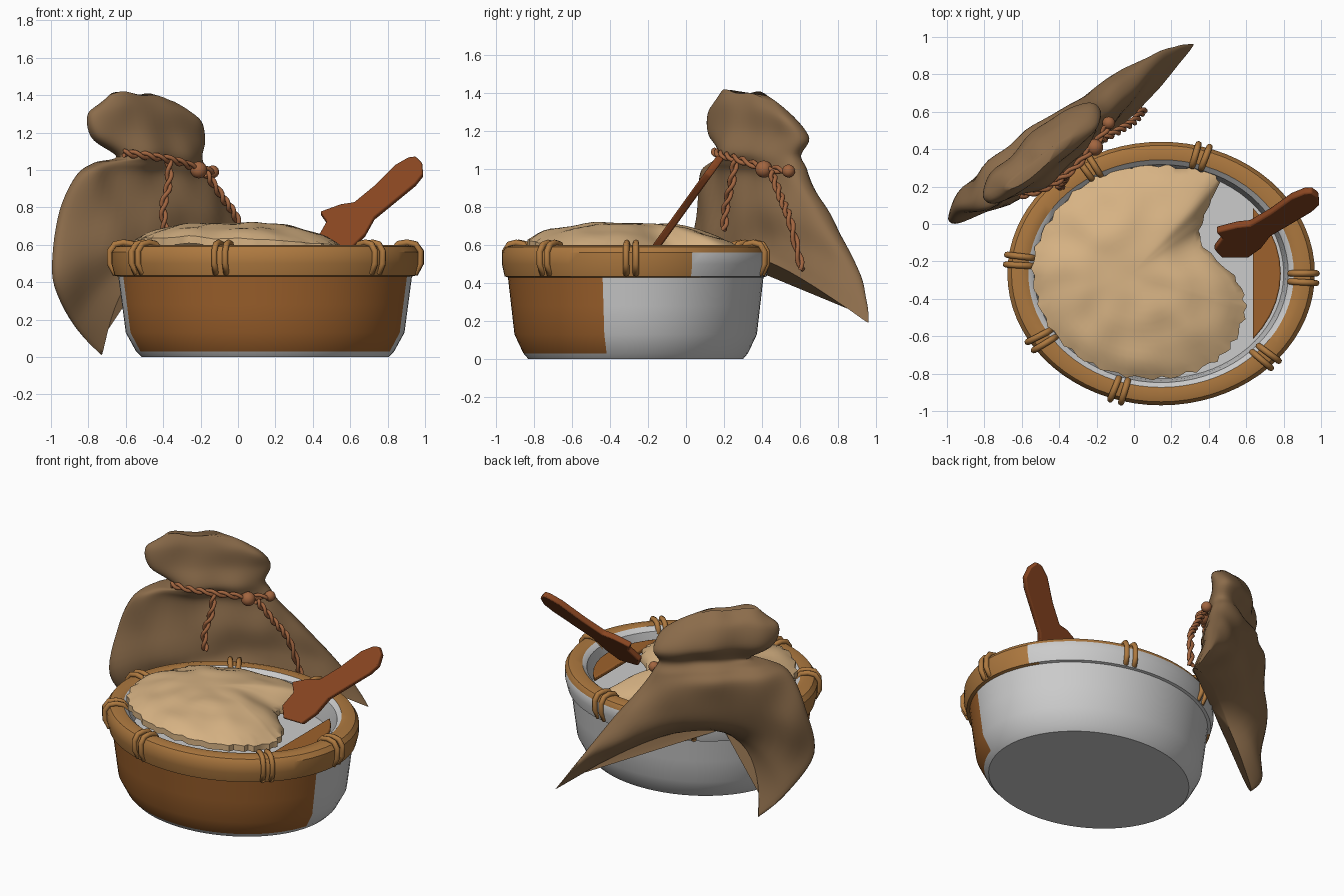
import bpy, bmesh, math
from math import sin, cos, pi, radians
from mathutils import Vector, noise

if "Cube" in bpy.data.objects:
    bpy.data.objects.remove(bpy.data.objects["Cube"])

CX, CY, SQ = 0.145, -0.265, 0.857      # bowl centre and oval squash


def mat(name, r, g, b):
    m = bpy.data.materials.new(name)
    m.diffuse_color = (r, g, b, 1)
    m.use_nodes = True
    m.node_tree.nodes["Principled BSDF"].inputs["Base Color"].default_value = m.diffuse_color
    return m


BROWN = mat("glazed_brown", 0.34, 0.12, 0.025)
TAN = mat("rim_tan", 0.42, 0.19, 0.05)
CLOTH = mat("cloth", 0.26, 0.15, 0.07)
CREAM = mat("grain", 0.68, 0.45, 0.23)
WOOD = mat("wood", 0.25, 0.06, 0.015)
CORD = mat("cord", 0.36, 0.13, 0.05)
GREY = mat("grey", 0.7, 0.7, 0.7)


def make(name, verts, faces, mats, angle=40):
    me = bpy.data.meshes.new(name)
    me.from_pydata([tuple(v) for v in verts], [], faces)
    bm = bmesh.new()
    bm.from_mesh(me)
    bmesh.ops.recalc_face_normals(bm, faces=bm.faces)
    bm.to_mesh(me)
    bm.free()
    ob = bpy.data.objects.new(name, me)
    bpy.context.collection.objects.link(ob)
    for m in mats:
        me.materials.append(m)
    bpy.ops.object.select_all(action='DESELECT')
    ob.select_set(True)
    bpy.context.view_layer.objects.active = ob
    bpy.ops.object.shade_smooth_by_angle(angle=radians(angle))
    return ob


def grid_faces(rows, n):
    return [(r * n + i, r * n + (i + 1) % n, (r + 1) * n + (i + 1) % n, (r + 1) * n + i)
            for r in range(rows - 1) for i in range(n)]


def catmull(pts, t):
    # smooth curve through pts, t from 0 to 1
    f = t * (len(pts) - 1)
    i = min(int(f), len(pts) - 2)
    f -= i
    g = lambda k: Vector(pts[max(0, min(len(pts) - 1, k))])
    a, b, c, d = g(i - 1), g(i), g(i + 1), g(i + 2)
    return 0.5 * (2 * b + (c - a) * f + (2 * a - 5 * b + 4 * c - d) * f * f
                  + (3 * b - a - 3 * c + d) * f ** 3)


def tube(name, paths, radius, m, cyclic=False):
    cu = bpy.data.curves.new(name, 'CURVE')
    cu.dimensions = '3D'
    cu.bevel_depth, cu.bevel_resolution, cu.use_fill_caps = radius, 2, True
    for p in paths:
        sp = cu.splines.new('POLY')
        sp.points.add(len(p) - 1)
        for q, v in zip(sp.points, p):
            q.co = (*v, 1)
        sp.use_cyclic_u = cyclic
    cu.materials.append(m)
    ob = bpy.data.objects.new(name, cu)
    bpy.context.collection.objects.link(ob)


# oval bowl: outer wall, rim and inside as one lathe
prof = [(.66, 0), (.69, .03), (.745, .13), (.765, .28), (.785, .43), (.805, .435), (.822, .50),
        (.822, .56), (.80, .59), (.76, .60), (.71, .595), (.68, .57), (.665, .5), (.655, .42)]
N = 72
verts = [(CX + r * cos(2 * pi * i / N), CY + SQ * r * sin(2 * pi * i / N), z)
         for r, z in prof for i in range(N)]
faces = grid_faces(len(prof), N)
faces += [tuple(range(N)), tuple(range((len(prof) - 1) * N, len(prof) * N))]
bowl = make("bowl", verts, faces, [GREY, BROWN, TAN], 35)
for p in bowl.data.polygons:
    c = p.center
    rad = math.hypot(c.x - CX, (c.y - CY) / SQ)
    if c.z > .43 and rad > .7 and (c.y < .05 or c.z > .57):
        p.material_index = 2
    elif c.y < -.42 and c.z > .02 and rad > .7:
        p.material_index = 1

# paired bindings wrapped around the rim
loop = [(.69, .53), (.69, .575), (.715, .605), (.76, .612), (.805, .603), (.832, .565), (.832, .50), (.81, .45)]
rings = []
for deg in (174, 213, 253, -43, -2, 74, 120):
    for off in (-2.1, 2.1):
        a = radians(deg + off)
        rings.append([(CX + r * cos(a), CY + SQ * r * sin(a), z) for r, z in loop])
tube("rim_bindings", rings, .017, TAN, True)

# mound of grain with a ragged scooped side
edge = [(.60, -.45), (.55, -.30), (.36, -.10), (.38, .05), (.45, .25), (.25, .30), (0, .31), (-.25, .22),
        (-.43, .05), (-.53, -.15), (-.53, -.35), (-.45, -.55), (-.28, -.72), (-.05, -.81), (.20, -.82),
        (.42, -.74), (.54, -.62), (.60, -.45)]
N, R = 90, 16
c0 = Vector((-.02, -.27))
verts = []
for k in range(R):
    t = (k + .3) / (R - .7)
    for i in range(N):
        p = c0 + (catmull(edge, i / N) - c0) * t
        if k == R - 1:
            p += (p - c0) * .02 * sin(i * 2.3)
        z = .60 + .115 * (1 - t ** 3) - .05 * p.x * t - .06 * (p.y + .27) * t
        verts.append((p.x, p.y, z + .022 * noise.noise((p.x * 6, p.y * 6, 1))))
verts += [(v[0], v[1], v[2] - .04) for v in verts[-N:]]
make("grain_mound", verts, grid_faces(R + 1, N) + [tuple(range(N))], [CREAM], 50)


def plate(name, pts, thick, m):
    # flat polygon in 3D thickened along the given vector
    n = len(pts)
    t = Vector(thick)
    vs = [Vector(p) - t / 2 for p in pts] + [Vector(p) + t / 2 for p in pts]
    ob = make(name, vs, grid_faces(2, n) + [tuple(range(n)), tuple(range(n, 2 * n))], [m])
    b = ob.modifiers.new("soften", 'BEVEL')
    b.width, b.segments = .008, 2
    return ob


# crescent of grain left beside the scoop
arc = [(CX + .64 * cos(a), CY + SQ * .64 * sin(a), .52)
       for a in [radians(-40 + 8 * i) for i in range(11)]]
plate("grain_crescent", arc, (0, 0, .03), BROWN)

# leaning wooden paddle, flat in the plane y = f(z)
out = [(.43, .64), (.47, .58), (.61, .58), (.68, .65), (.73, .74), (.84, .83), (.95, .92), (.99, .97),
       (.985, 1.03), (.95, 1.065), (.91, 1.06), (.84, 1.02), (.73, .91), (.62, .82), (.55, .81),
       (.44, .77), (.475, .72)]
plate("paddle", [(x, -.13 + (z - .63) * .72, z) for x, z in out], (.0, .035, -.02), WOOD)

# draped sack: rows of left, middle, right points and half depth, hem to top
rows = [((-.73, .26, .01), (-.40, .28, .54), (.32, .96, .19), .03),
        ((-.88, .18, .17), (-.42, .33, .58), (.25, .95, .29), .06),
        ((-.995, .03, .42), (-.43, .39, .66), (.13, .90, .47), .10),
        ((-.95, .06, .74), (-.45, .41, .80), (-.01, .75, .72), .125),
        ((-.87, .10, .96), (-.50, .40, .96), (-.13, .65, .90), .125),
        ((-.76, .15, 1.035), (-.47, .38, 1.03), (-.18, .61, 1.0), .115),
        ((-.63, .20, 1.07), (-.43, .37, 1.09), (-.20, .58, 1.07), .10),
        ((-.77, .14, 1.18), (-.50, .37, 1.20), (-.185, .62, 1.16), .11),
        ((-.79, .13, 1.31), (-.51, .35, 1.33), (-.22, .55, 1.27), .09),
        ((-.68, .19, 1.405), (-.52, .31, 1.405), (-.34, .46, 1.36), .03)]
N, R = 56, 55
back = Vector((-.62, .78, 0))
verts = []
for k in range(R):
    t = k / (R - 1)
    L, M, Q = (catmull([r[j] for r in rows], t) for j in range(3))
    h = catmull([(r[3], 0, 0) for r in rows], t).x
    for i in range(N):
        a = 2 * pi * i / N
        c = cos(a)
        p = L * (c * (c - 1) / 2) + M * (1 - c * c) + Q * (c * (c + 1) / 2)
        p += back * math.copysign(abs(sin(a)) ** .8, sin(a)) * h
        w = noise.noise((p.x * 5, p.y * 5, p.z * 3)) * min(h, .09) * .35
        p += back * w
        if k > 38:                      # lumpy gathered top
            p.z += .03 * noise.noise((p.x * 6, p.y * 6, 4)) * (k - 38) / 16
        p.z = max(p.z, 0)
        verts.append(p)
make("sack", verts, grid_faces(R, N) + [tuple(range(N)), tuple(range((R - 1) * N, R * N))], [CLOTH], 60)


def rope(name, pts):
    # two strands twisted around a smooth path
    n = 70
    path = [catmull(pts, i / n) for i in range(n + 1)]
    length = sum((b - a).length for a, b in zip(path, path[1:]))
    strands = []
    for ph in (0, pi):
        s = []
        for i, p in enumerate(path):
            d = (path[min(n, i + 1)] - path[max(0, i - 1)]).normalized()
            u = d.cross(Vector((.62, -.78, .1))).normalized()
            v = d.cross(u)
            a = ph + i / n * length * 45
            s.append(p + .012 * (u * cos(a) + v * sin(a)))
        strands.append(s)
    tube(name, strands, .012, CORD)


# tie cord and its two hanging ends
rope("neck_cord", [(-.61, .15, 1.09), (-.48, .19, 1.075), (-.34, .28, 1.05), (-.22, .41, 1.01), (-.13, .54, .99)])
rope("cord_end_left", [(-.37, .26, 1.05), (-.37, .24, .93), (-.40, .21, .80), (-.39, .20, .68)])
rope("cord_end_right", [(-.17, .45, .98), (-.08, .50, .85), (0, .55, .72), (.05, .61, .47)])

# beads on the cord
for i, (p, r) in enumerate([((-.21, .41, 1.0), .045), ((-.135, .54, .99), .034)]):
    bpy.ops.mesh.primitive_uv_sphere_add(segments=20, ring_count=12, radius=r, location=p)
    b = bpy.context.object
    b.name = "bead_%d" % (i + 1)
    b.data.materials.append(CORD)
    bpy.ops.object.shade_smooth()
